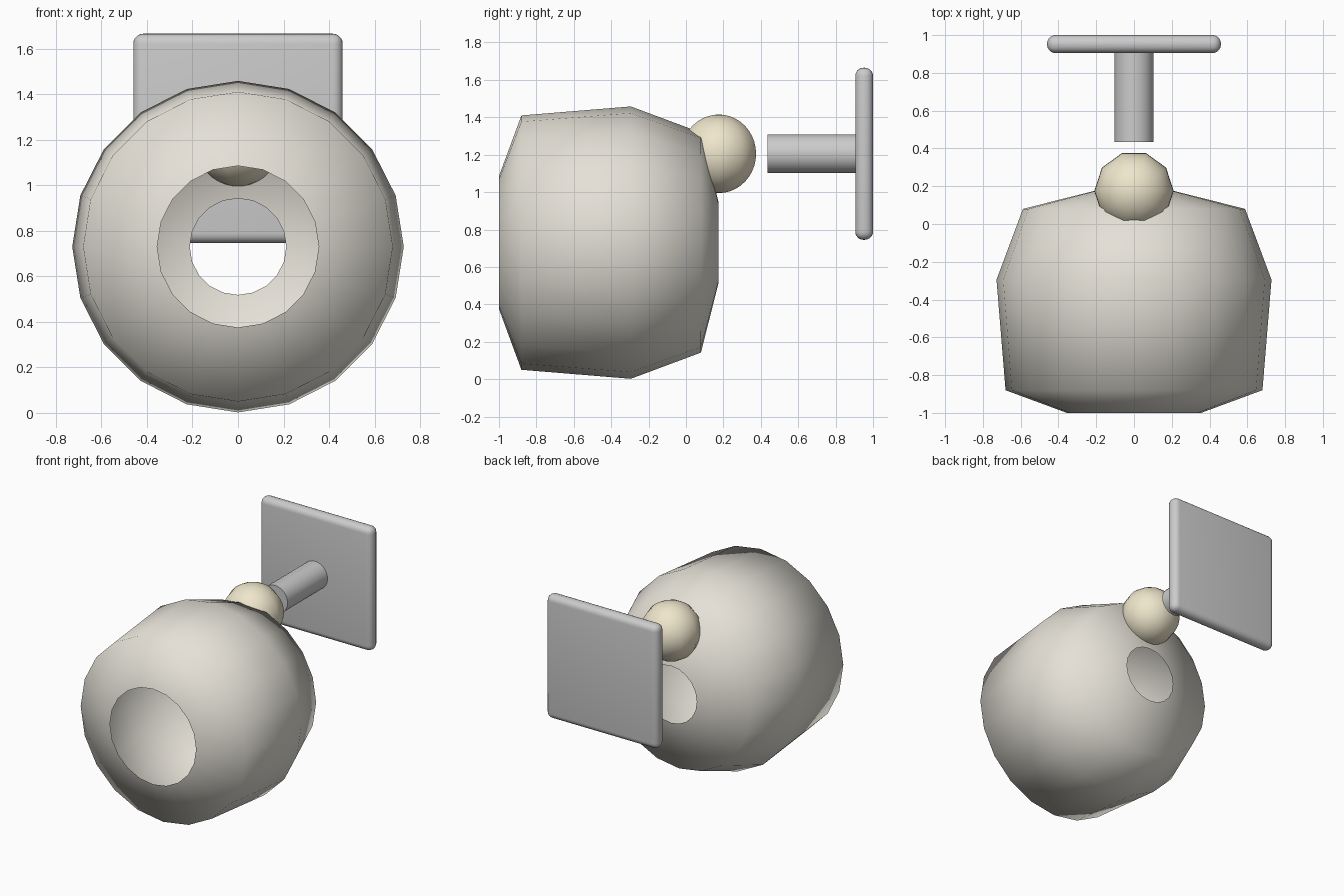
import bpy, bmesh
from math import sin, cos, pi, radians

if "Cube" in bpy.data.objects:
    bpy.data.objects.remove(bpy.data.objects["Cube"])


def material(name, color):
    m = bpy.data.materials.new(name)
    m.diffuse_color = (*color, 1)
    m.use_nodes = True
    m.node_tree.nodes["Principled BSDF"].inputs["Base Color"].default_value = m.diffuse_color
    return m


def add_mesh(name, bm, mat=None):
    bmesh.ops.recalc_face_normals(bm, faces=bm.faces[:])
    mesh = bpy.data.meshes.new(name)
    bm.to_mesh(mesh)
    bm.free()
    obj = bpy.data.objects.new(name, mesh)
    bpy.context.collection.objects.link(obj)
    if mat:
        mesh.materials.append(mat)
    return obj


def smooth_by_angle(obj, degrees):
    bpy.ops.object.select_all(action='DESELECT')
    obj.select_set(True)
    bpy.context.view_layer.objects.active = obj
    bpy.ops.object.shade_smooth_by_angle(angle=radians(degrees))


shade_mat = material("shade_offwhite", (0.78, 0.75, 0.68))
ball_mat = material("ball_cream", (0.86, 0.79, 0.60))
AXIS_Z = 1.205

# Lamp shade: open thin shell turned about the y axis, holes front and back
profile = [(-1.0, 0.355), (-0.88, 0.68), (-0.295, 0.728), (0.08, 0.588), (0.175, 0.212)]
SIDES = 20
bm = bmesh.new()
rings = [[bm.verts.new((r * sin(2 * pi * i / SIDES), y, 0.73 + r * cos(2 * pi * i / SIDES)))
          for i in range(SIDES)] for y, r in profile]
for a, b in zip(rings, rings[1:]):
    for i in range(SIDES):
        j = (i + 1) % SIDES
        bm.faces.new((a[i], a[j], b[j], b[i]))
shade = add_mesh("lamp_shade", bm, shade_mat)
shade.data.shade_smooth()

# Pivot ball sunk into the back of the shade
bpy.ops.mesh.primitive_uv_sphere_add(segments=10, ring_count=20, radius=0.21,
                                     location=(0, 0.175, AXIS_Z), rotation=(0, 0, pi / 2))
ball = bpy.context.object
ball.name = "pivot_ball"
ball.data.materials.append(ball_mat)
ball.data.shade_smooth()

# Stem from the wall plate towards the ball
bpy.ops.mesh.primitive_cylinder_add(vertices=32, radius=0.104, depth=0.495,
                                    location=(0, 0.6825, AXIS_Z), rotation=(pi / 2, 0, 0))
stem = bpy.context.object
stem.name = "stem"
smooth_by_angle(stem, 30)

# Square wall plate with rounded edges
bm = bmesh.new()
bmesh.ops.create_cube(bm, size=1)
bmesh.ops.scale(bm, vec=(0.92, 0.095, 0.92), verts=bm.verts[:])
bmesh.ops.bevel(bm, geom=bm.edges[:], offset=0.044, segments=5, profile=0.5, affect='EDGES')
plate = add_mesh("wall_plate", bm)
plate.location = (0, 0.9525, AXIS_Z)
smooth_by_angle(plate, 40)
